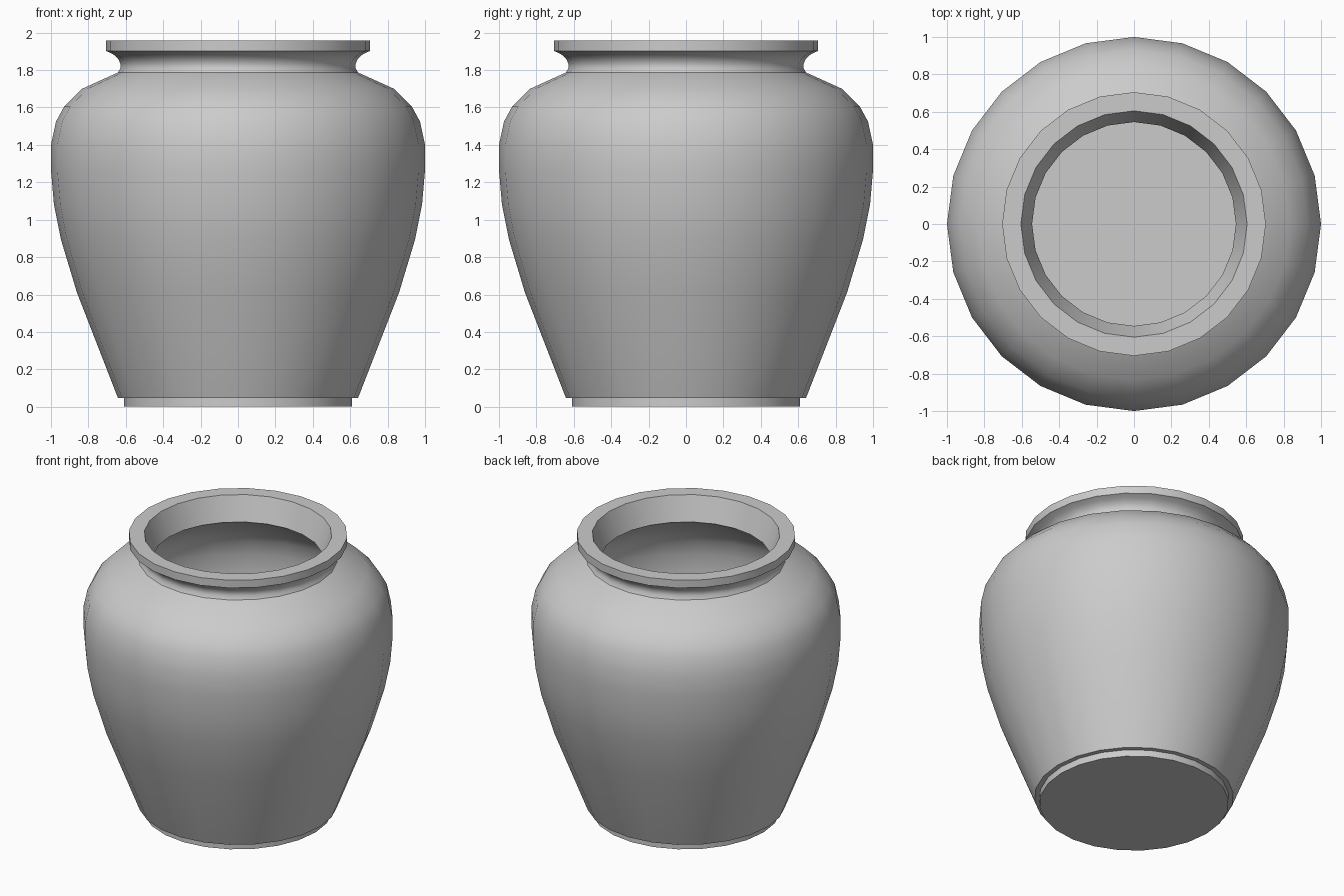
import bpy, bmesh, math

if "Cube" in bpy.data.objects:
    bpy.data.objects.remove(bpy.data.objects["Cube"])

SIDES = 24

# Profile points are (radius, height), starting under the foot on the axis
foot = [(0, 0), (0.61, 0), (0.61, 0.047)]
body = [(0.642, 0.047), (0.861, 0.61), (0.947, 0.895), (0.984, 1.08), (1.0, 1.265),
        (1.0, 1.4), (0.973, 1.525), (0.93, 1.604), (0.834, 1.70), (0.642, 1.787)]
neck = [(0.629, 1.81), (0.629, 1.835), (0.642, 1.862), (0.668, 1.885), (0.705, 1.902)]
rim = [(0.705, 1.957), (0.605, 1.957), (0.545, 1.79)]
inside = [(0.79, 1.635), (0.865, 1.56), (0.905, 1.49), (0.93, 1.385), (0.93, 1.27),
          (0.915, 1.09), (0.88, 0.915), (0.795, 0.635), (0.585, 0.1), (0, 0.1)]


def lathe(name, profile):
    bm = bmesh.new()
    verts = [bm.verts.new((r, 0, z)) for r, z in profile]
    edges = [bm.edges.new(pair) for pair in zip(verts, verts[1:])]
    bmesh.ops.spin(bm, geom=verts + edges, cent=(0, 0, 0), axis=(0, 0, 1),
                   angle=math.tau, steps=SIDES, use_merge=False)
    bmesh.ops.remove_doubles(bm, verts=bm.verts[:], dist=0.0005)
    bmesh.ops.recalc_face_normals(bm, faces=bm.faces[:])
    mesh = bpy.data.meshes.new(name)
    bm.to_mesh(mesh)
    bm.free()
    obj = bpy.data.objects.new(name, mesh)
    bpy.context.collection.objects.link(obj)
    return obj


# One hollow turned pot: foot, body, neck, rim and inner wall
pot = lathe("pot", foot + body + neck + rim + inside)
bpy.context.view_layer.objects.active = pot
pot.select_set(True)
bpy.ops.object.shade_smooth_by_angle(angle=math.radians(35))
